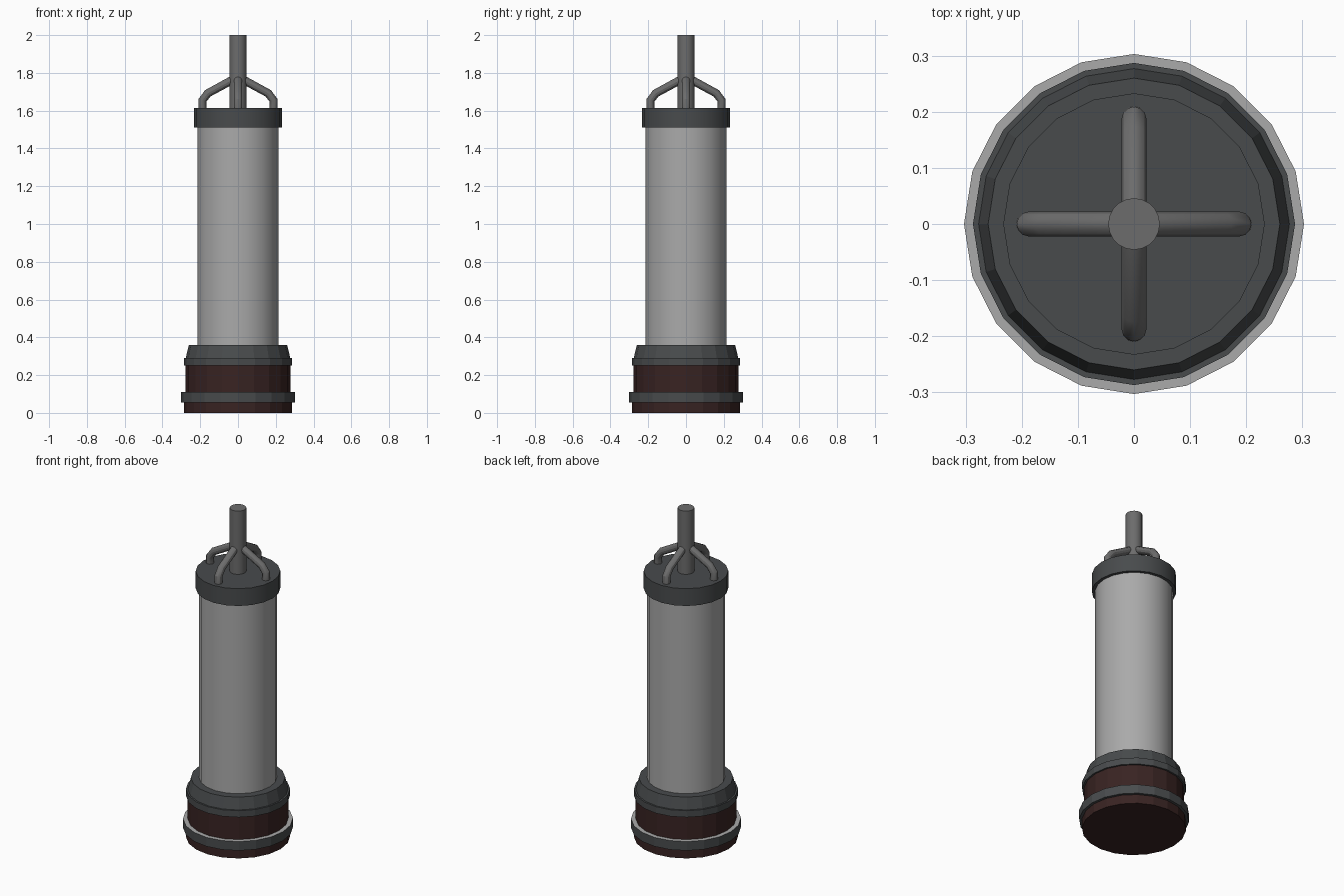
import bpy, bmesh, math
from mathutils import Vector

if "Cube" in bpy.data.objects:
    bpy.data.objects.remove(bpy.data.objects["Cube"])


def material(name, r, g, b):
    m = bpy.data.materials.new(name)
    m.diffuse_color = (r, g, b, 1)
    m.use_nodes = True
    m.node_tree.nodes["Principled BSDF"].inputs["Base Color"].default_value = m.diffuse_color
    return m


red = material("dark_red", 0.04, 0.017, 0.016)
dark = material("dark_grey", 0.065, 0.07, 0.073)
steel = material("steel", 0.15, 0.15, 0.15)
light = material("light_grey", 0.4, 0.4, 0.4)


def finish(bm, name, mat, smooth):
    bmesh.ops.recalc_face_normals(bm, faces=bm.faces)
    me = bpy.data.meshes.new(name)
    bm.to_mesh(me)
    bm.free()
    ob = bpy.data.objects.new(name, me)
    bpy.context.collection.objects.link(ob)
    me.materials.append(mat)
    if smooth:
        bpy.ops.object.select_all(action='DESELECT')
        ob.select_set(True)
        bpy.context.view_layer.objects.active = ob
        bpy.ops.object.shade_smooth_by_angle(angle=math.radians(30))
    return ob


def lathe(name, profile, mat, smooth=False, n=20):
    """Capped solid of revolution from (radius, z) points."""
    bm = bmesh.new()
    rings = [[bm.verts.new((r * math.cos(math.tau * i / n), r * math.sin(math.tau * i / n), z))
              for i in range(n)] for r, z in profile]
    for a, b in zip(rings, rings[1:]):
        for i in range(n):
            j = (i + 1) % n
            bm.faces.new((a[i], a[j], b[j], b[i]))
    bm.faces.new(rings[0])
    bm.faces.new(rings[-1])
    return finish(bm, name, mat, smooth)


def strut(name, angle, path, radius, mat, n=12):
    """Round bar swept along (distance, z) points in a vertical plane."""
    bm = bmesh.new()
    out = Vector((math.cos(angle), math.sin(angle), 0))
    side = Vector((-out.y, out.x, 0))
    pts = [out * d + Vector((0, 0, z)) for d, z in path]
    rings = []
    for k, p in enumerate(pts):
        before = (p - pts[k - 1]).normalized() if k else (pts[1] - p).normalized()
        after = (pts[k + 1] - p).normalized() if k < len(pts) - 1 else before
        up = (before + after).normalized().cross(side)
        rings.append([bm.verts.new(p + radius * (side * math.cos(math.tau * i / n)
                                                 + up * math.sin(math.tau * i / n)))
                      for i in range(n)])
    for a, b in zip(rings, rings[1:]):
        for i in range(n):
            j = (i + 1) % n
            bm.faces.new((a[i], a[j], b[j], b[i]))
    bm.faces.new(rings[0])
    bm.faces.new(rings[-1])
    return finish(bm, name, mat, True)


# Faceted base
lathe("base_drum", [(0.287, 0), (0.287, 0.055), (0.277, 0.055), (0.277, 0.25)], red)
ring = lathe("base_ring", [(0.27, 0.055), (0.303, 0.055), (0.303, 0.11), (0.27, 0.11)], dark)
ring.data.materials.append(light)
for f in ring.data.polygons:
    if f.normal.z > 0.9:
        f.material_index = 1
lathe("base_collar", [(0.27, 0.25), (0.287, 0.25), (0.287, 0.29), (0.277, 0.29),
                      (0.26, 0.36)], dark)

# Smooth main tube and its cap
lathe("main_tube", [(0.215, 0.35), (0.215, 1.52)], light, True)
lathe("top_cap", [(0.233, 1.51), (0.233, 1.615)], dark, True)

# Central rod with four bent struts
lathe("center_rod", [(0.046, 1.61), (0.046, 2.0)], steel, True)
for i in range(4):
    strut(f"strut_{i + 1}", i * math.pi / 2,
          [(0.188, 1.61), (0.188, 1.655), (0.16, 1.692), (0.02, 1.768)], 0.022, steel)
